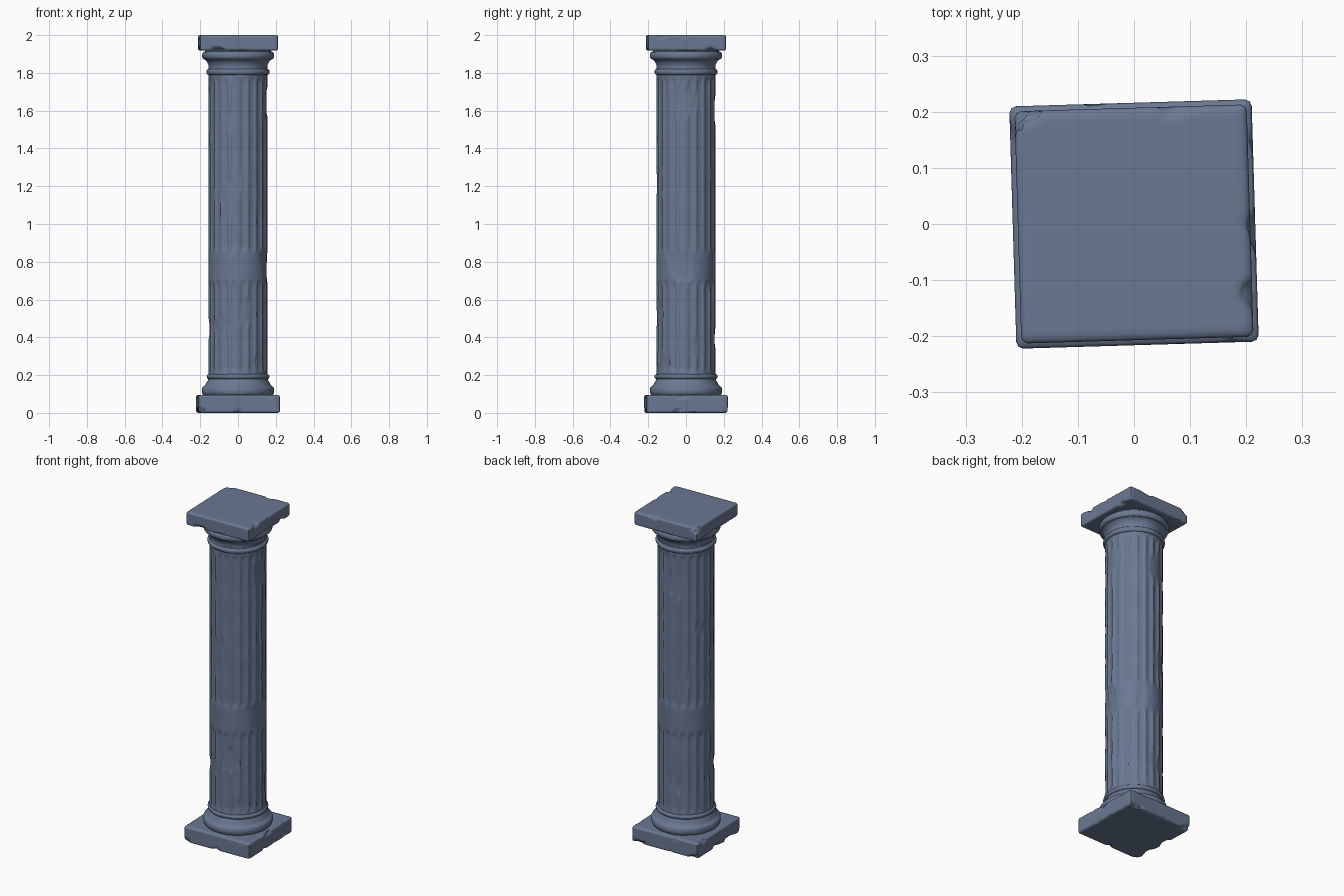
import bpy, bmesh, math
from mathutils import Vector, noise

if "Cube" in bpy.data.objects:
    bpy.data.objects.remove(bpy.data.objects["Cube"])

stone = bpy.data.materials.new("slate_stone")
stone.diffuse_color = (0.142, 0.188, 0.285, 1)
stone.use_nodes = True
stone.node_tree.nodes["Principled BSDF"].inputs["Base Color"].default_value = stone.diffuse_color
TURN = math.radians(1.7)
FLUTES = 20


def smoothstep(a, b, x):
    t = max(0.0, min(1.0, (x - a) / (b - a)))
    return t * t * (3 - 2 * t)


def wear(p, freq, threshold):
    """Patchy 0..1 damage amount at a point."""
    return smoothstep(threshold, threshold + 0.3, noise.noise(p * freq))


def finish(bm, name, angle):
    bmesh.ops.recalc_face_normals(bm, faces=bm.faces)
    mesh = bpy.data.meshes.new(name)
    bm.to_mesh(mesh)
    bm.free()
    obj = bpy.data.objects.new(name, mesh)
    bpy.context.collection.objects.link(obj)
    mesh.materials.append(stone)
    bpy.ops.object.select_all(action='DESELECT')
    obj.select_set(True)
    bpy.context.view_layer.objects.active = obj
    bpy.ops.object.shade_smooth_by_angle(angle=math.radians(angle))
    return obj


def slab(name, half, z0, z1, seed):
    """Square block with rounded edges and chipped rims."""
    bm = bmesh.new()
    bmesh.ops.create_cube(bm, size=2)
    bmesh.ops.subdivide_edges(bm, edges=bm.edges[:], cuts=35, use_grid_fill=True)
    h = Vector((half, half, (z1 - z0) / 2))
    r = 0.012
    for v in bm.verts:
        p = Vector([v.co[i] * h[i] for i in range(3)])
        core = Vector([max(-h[i] + r, min(h[i] - r, p[i])) for i in range(3)])
        d = p - core
        if d.length > 1e-6:
            p = core + d.normalized() * r
        # chips bite only where two faces meet
        gaps = sorted(h[i] - abs(p[i]) for i in range(3))
        near_edge = 1 - smoothstep(0.0, 0.03, gaps[1])
        chip = wear(p + Vector((seed, 0, 0)), 14, 0.25) * near_edge
        p -= Vector((p.x / half, p.y / half, 0.5 * p.z / h.z)) * 0.013 * chip
        v.co = p + Vector((0, 0, (z0 + z1) / 2))
    finish(bm, name, 40).rotation_euler.z = TURN


def turned(name, profile, segments=96):
    """Moulding turned around the vertical axis, slightly worn."""
    bm = bmesh.new()
    rings = []
    for r, z in profile:
        ring = []
        for i in range(segments):
            a = 2 * math.pi * i / segments
            p = Vector((math.cos(a) * r, math.sin(a) * r, z))
            k = 1 - 0.012 * wear(p, 12, 0.2)
            ring.append(bm.verts.new((p.x * k, p.y * k, z)))
        rings.append(ring)
    for a, b in zip(rings, rings[1:]):
        for i in range(segments):
            j = (i + 1) % segments
            bm.faces.new((a[i], a[j], b[j], b[i]))
    bm.faces.new(rings[0])
    bm.faces.new(rings[-1])
    finish(bm, name, 45)


def bulge(r, depth, z0, z1, n=8):
    """Half-round moulding profile."""
    return [(r + depth * math.sin(math.pi * i / n),
             (z0 + z1) / 2 - (z1 - z0) / 2 * math.cos(math.pi * i / n))
            for i in range(n + 1)]


def shaft():
    """Fluted column body with a plain band and worn spots."""
    bm = bmesh.new()
    per = 10
    segs = FLUTES * per
    rows = 150
    rings = []
    for k in range(rows + 1):
        z = 0.18 + 1.65 * k / rows
        ring = []
        for i in range(segs):
            a = 2 * math.pi * i / segs + TURN
            u = Vector((math.cos(a), math.sin(a), 0))
            p = u * 0.156 + Vector((0, 0, z))
            # flutes stop short of the ends and around the plain band
            across = abs((i % per) / per - 0.5) * 2
            groove = math.sqrt(max(0.0, 1 - (across / 0.75) ** 2))
            run = max(smoothstep(0.205, 0.24, z) * (1 - smoothstep(0.67, 0.71, z)),
                      smoothstep(0.84, 0.88, z) * (1 - smoothstep(1.75, 1.785, z)))
            soft = 0.7 + 0.3 * noise.noise(p * 6)
            r = 0.1565 - 0.0095 * groove * run * soft
            # worn patches cut the ridges back
            worn = wear(Vector((p.x, p.y, z * 0.6)), 9, 0.25)
            r = min(r, 0.1565 - 0.006 * worn) + 0.0012 * noise.noise(p * 10)
            ring.append(bm.verts.new((u.x * r, u.y * r, z)))
        rings.append(ring)
    for a, b in zip(rings, rings[1:]):
        for i in range(segs):
            j = (i + 1) % segs
            bm.faces.new((a[i], a[j], b[j], b[i]))
    bm.faces.new(rings[0])
    bm.faces.new(rings[-1])
    finish(bm, "fluted_shaft", 50)


# square blocks at both ends
slab("base_block", 0.216, 0.0, 0.095, 3.0)
slab("top_block", 0.207, 1.918, 2.0, 8.0)

# base: fat roll, cove, thin ring
turned("base_moulding",
       [(0.175, 0.09)] + bulge(0.178, 0.014, 0.092, 0.142)
       + [(0.174, 0.146), (0.168, 0.158), (0.161, 0.17), (0.158, 0.178)]
       + bulge(0.157, 0.01, 0.18, 0.205, 6))

# capital: thin ring, neck, flaring cushion
turned("capital_moulding",
       bulge(0.157, 0.011, 1.79, 1.82, 6)
       + [(0.155, 1.828), (0.157, 1.842), (0.163, 1.856), (0.171, 1.866),
          (0.178, 1.87)]
       + bulge(0.178, 0.013, 1.872, 1.912) + [(0.174, 1.922)])

shaft()
